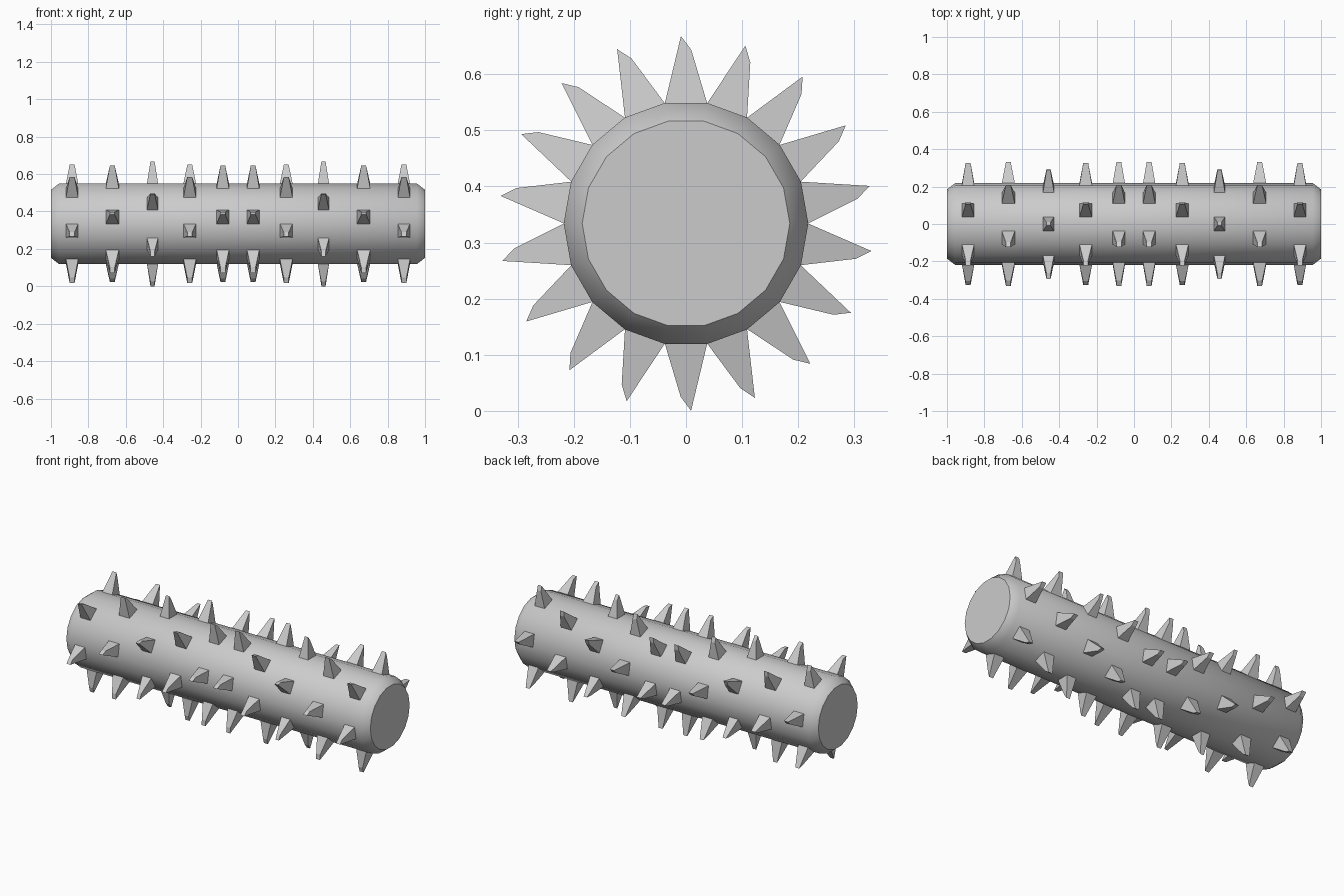
import bpy, bmesh, math
from mathutils import Vector

if "Cube" in bpy.data.objects:
    bpy.data.objects.remove(bpy.data.objects["Cube"])

CZ = 0.334          # axis height
SIDES, R, R_END = 18, 0.218, 0.185


def make_object(name, bm):
    bmesh.ops.recalc_face_normals(bm, faces=bm.faces)
    mesh = bpy.data.meshes.new(name)
    bm.to_mesh(mesh)
    bm.free()
    obj = bpy.data.objects.new(name, mesh)
    bpy.context.collection.objects.link(obj)
    return obj


# Roller body: 18-sided drum along x with chamfered ends
bm = bmesh.new()
rings = []
for x, r in [(-1, R_END), (-0.957, R), (0.957, R), (1, R_END)]:
    angles = [2 * math.pi * i / SIDES for i in range(SIDES)]
    rings.append([bm.verts.new((x, r * math.cos(a), CZ + r * math.sin(a))) for a in angles])
for a, b in zip(rings, rings[1:]):
    for i in range(SIDES):
        j = (i + 1) % SIDES
        bm.faces.new((a[i], a[j], b[j], b[i]))
bm.faces.new(rings[0])
bm.faces.new(rings[-1])
body = make_object("roller_body", bm)
bpy.context.view_layer.objects.active = body
body.select_set(True)
bpy.ops.object.shade_smooth_by_angle(angle=math.radians(45))
body.select_set(False)


# One spike: tapered block with a slanted tip, sitting on one drum facet
def add_spike(bm, x, angle, half_base, half_tip):
    out = Vector((0, math.cos(angle), math.sin(angle)))
    side = Vector((0, -math.sin(angle), math.cos(angle)))
    axis = Vector((x, 0, CZ))
    profile = [(-0.0378, 0.214, half_base), (-0.0095, 0.309, half_tip),
               (0.009, 0.334, half_tip), (0.0378, 0.214, half_base)]
    left, right = [[bm.verts.new(axis + Vector((s * w, 0, 0)) + side * t + out * h)
                    for t, h, w in profile] for s in (-1, 1)]
    bm.faces.new(left)
    bm.faces.new(right)
    for i in range(4):
        j = (i + 1) % 4
        bm.faces.new((left[i], left[j], right[j], right[i]))


# Spike rings: six spikes each, staggered, mirrored about the middle
# (x, start angle in degrees, half base width, half tip width)
ring_specs = [("inner", 0.081, 50, 0.033, 0.013),
              ("second", 0.258, 10, 0.034, 0.013),
              ("third", 0.457, 30, 0.030, 0.011),
              ("fourth", 0.672, 50, 0.035, 0.013),
              ("outer", 0.887, 10, 0.033, 0.013)]
for label, x, start, half_base, half_tip in ring_specs:
    for side_name, s in (("left", -1), ("right", 1)):
        bm = bmesh.new()
        for k in range(6):
            add_spike(bm, s * x, math.radians(start + 60 * k), half_base, half_tip)
        make_object(f"{label}_spikes_{side_name}", bm)
